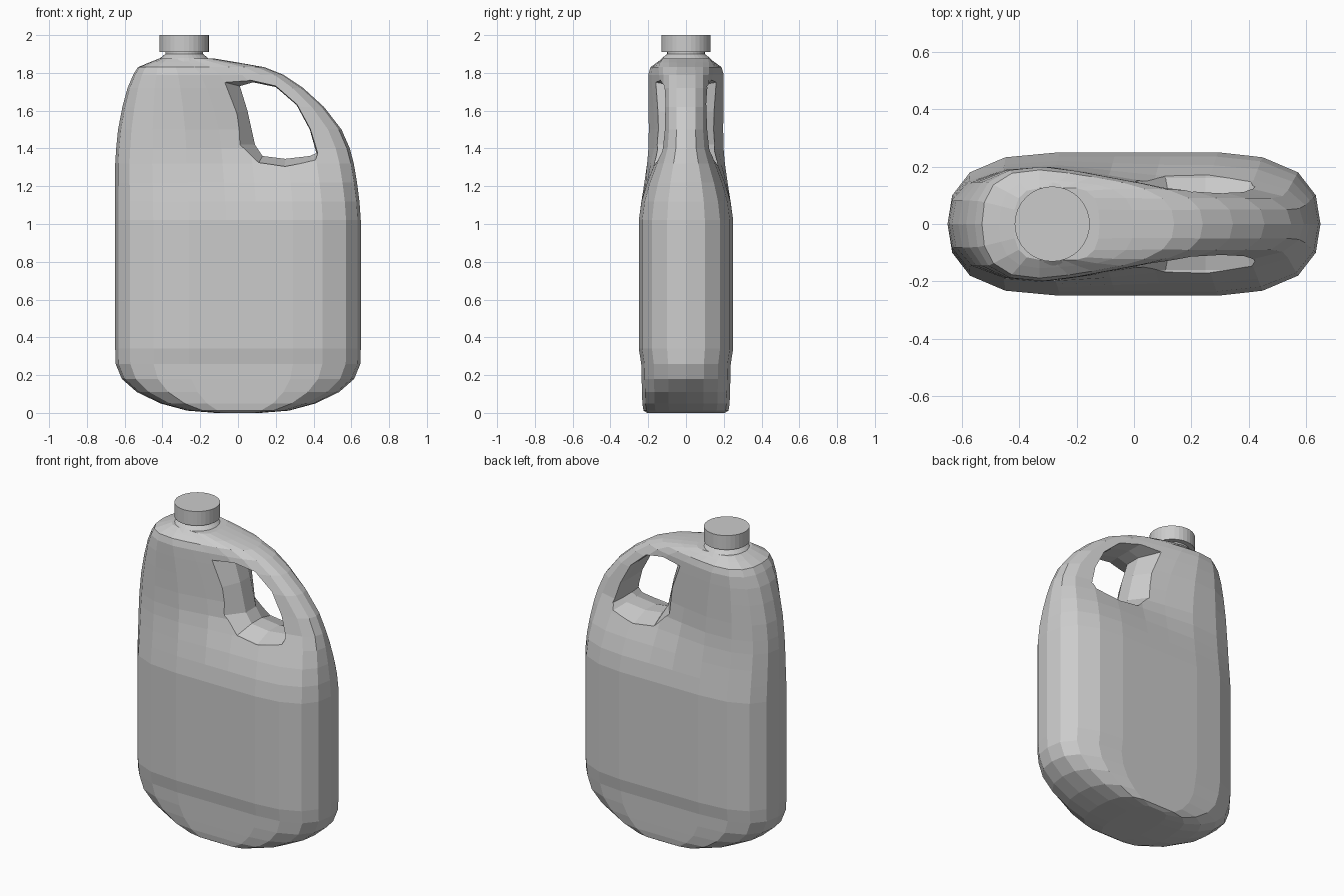
import bpy, bmesh, math

if "Cube" in bpy.data.objects:
    bpy.data.objects.remove(bpy.data.objects["Cube"])


def smoothstep(a, b, x):
    t = min(max((x - a) / (b - a), 0), 1)
    return t * t * (3 - 2 * t)


def loft(name, rings):
    """Skin a closed solid through rings with equal point counts."""
    bm = bmesh.new()
    loops = [[bm.verts.new(p) for p in ring] for ring in rings]
    n = len(loops[0])
    for a, b in zip(loops, loops[1:]):
        for i in range(n):
            j = (i + 1) % n
            bm.faces.new((a[i], a[j], b[j], b[i]))
    bm.faces.new(loops[0][::-1])
    bm.faces.new(loops[-1])
    bmesh.ops.recalc_face_normals(bm, faces=bm.faces)
    mesh = bpy.data.meshes.new(name)
    bm.to_mesh(mesh)
    bm.free()
    obj = bpy.data.objects.new(name, mesh)
    bpy.context.collection.objects.link(obj)
    return obj


# Half of the plan outline: position along the width, share of the depth
HALF = [(-1, 0), (-.975, .4), (-.88, .72), (-.69, .93), (-.4, 1), (-.1, 1),
        (.15, 1), (.45, 1), (.69, .93), (.88, .72), (.975, .4), (1, 0)]
OUTLINE = HALF + [(u, -v) for u, v in HALF[-2:0:-1]]


def section(z, left, right, depth_left, depth_right):
    ring = []
    for u, v in OUTLINE:
        x = (left + right) / 2 + u * (right - left) / 2
        t = smoothstep(-.38, .2, x)
        ring.append((x, v * (depth_left + (depth_right - depth_left) * t), z))
    return ring


# Symmetric base and belly: height, half width, half depth
BELLY = [(0, .12, .205), (.012, .27, .225), (.05, .41, .231), (.11, .535, .233),
         (.18, .615, .235), (.26, .648, .237), (.34, .65, .25), (1.02, .65, .25)]
# Shoulder and handle: height, left, right, left half depth, right half depth
SHOULDER = [(1.12, -.65, .643, .236, .235), (1.22, -.65, .63, .222, .205),
            (1.32, -.65, .613, .21, .165), (1.40, -.645, .592, .205, .135),
            (1.50, -.635, .548, .203, .125), (1.62, -.612, .455, .203, .125),
            (1.72, -.585, .345, .203, .125), (1.79, -.555, .24, .202, .125),
            (1.83, -.53, .14, .19, .118), (1.855, -.47, 0, .155, .11),
            (1.875, -.42, -.12, .125, .125)]
body = loft("bottle_body",
            [section(z, -x, x, y, y) for z, x, y in BELLY]
            + [section(*row) for row in SHOULDER])

# Handle opening: flared towards both faces, narrow in the middle
INNER = [(.01, 1.73), (.05, 1.6), (.09, 1.42), (.13, 1.36), (.25, 1.345),
         (.38, 1.36), (.415, 1.375), (.38, 1.5), (.31, 1.63), (.2, 1.725), (.08, 1.75)]
OUTER = [(-.07, 1.75), (-.015, 1.59), (.005, 1.42), (.11, 1.325), (.25, 1.305),
         (.41, 1.335), (.425, 1.375), (.385, 1.505), (.315, 1.635), (.2, 1.735), (.06, 1.765)]
levels = [(-.4, OUTER), (-.16, OUTER), (-.05, INNER), (.05, INNER), (.16, OUTER), (.4, OUTER)]
cutter = loft("handle_cutter", [[(x, y, z) for x, z in pts] for y, pts in levels])
cutter.hide_render = True
mod = body.modifiers.new("handle_hole", 'BOOLEAN')
mod.operation = 'DIFFERENCE'
mod.solver = 'EXACT'
mod.object = cutter
bpy.context.view_layer.objects.active = body
bpy.ops.object.modifier_apply(modifier=mod.name)
bpy.data.objects.remove(cutter)


def disc(z, r, n=32):
    return [(-.285 + r * math.cos(2 * math.pi * i / n),
             r * math.sin(2 * math.pi * i / n), z) for i in range(n)]


# Neck and screw cap
loft("neck", [disc(1.86, .145), disc(1.88, .125), disc(1.9, .1), disc(1.92, .1)])
loft("cap", [disc(1.91, .131), disc(2.0, .131)])
